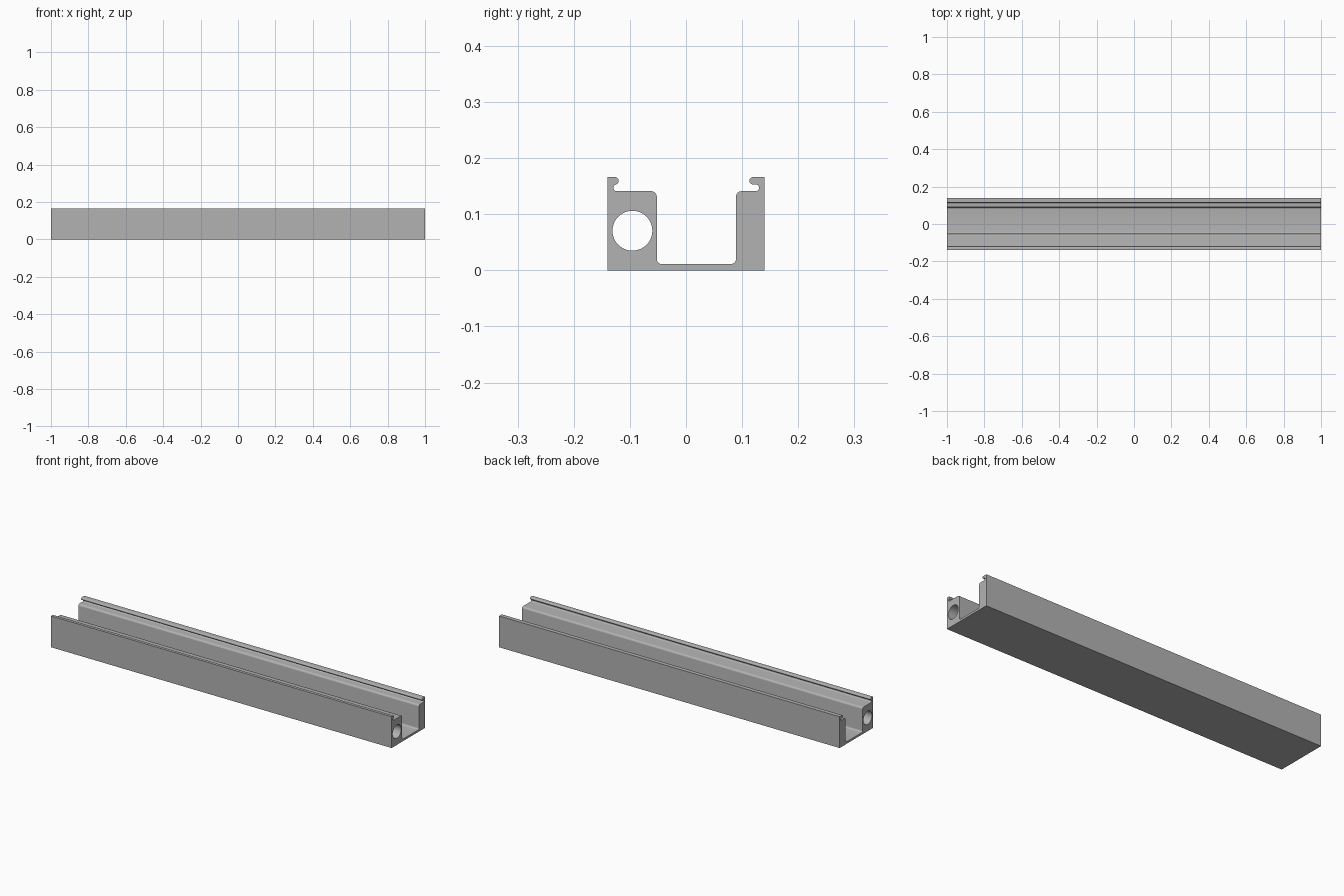
import bpy
import bmesh
from math import cos, sin, pi, tau
from mathutils import Vector

cube = bpy.data.objects.get("Cube")
if cube:
    bpy.data.objects.remove(cube, do_unlink=True)

HALF_LENGTH = 1.0
HALF_WIDTH = 0.14
TOP, SHELF, FLOOR = 0.166, 0.141, 0.011
LIP_UNDER = 0.153


def fillet(corners, steps=6):
    """Round each (y, z, radius) corner of a right-angled outline."""
    points = []
    for i, (y, z, r) in enumerate(corners):
        p = Vector((y, z))
        if r == 0:
            points.append(p)
            continue
        before = (Vector(corners[i - 1][:2]) - p).normalized()
        after = (Vector(corners[(i + 1) % len(corners)][:2]) - p).normalized()
        for k in range(steps + 1):
            a = k / steps * pi / 2
            points.append(p + r * (before * (1 - sin(a)) + after * (1 - cos(a))))
    return points


def wall(side, inner, lip, slot):
    """Corners of one wall, from its outer foot over the lip to the channel floor."""
    outer = side * HALF_WIDTH
    return [(outer, 0, 0), (outer, TOP, 0),
            (lip, TOP, 0.0062), (lip, LIP_UNDER, 0.0062),
            (slot, LIP_UNDER, 0.0055), (slot, SHELF, 0.0055),
            (inner, SHELF, 0.01), (inner, FLOOR, 0.009)]


# Channel cross-section with a round bore through the thick wall
front_wall = wall(-1, -0.052, -0.12, -0.129)
back_wall = wall(1, 0.089, 0.113, 0.13)
outline = fillet(front_wall + back_wall[::-1])
bore = [Vector((-0.0955 + 0.0355 * cos(tau * i / 48), 0.0705 + 0.0355 * sin(tau * i / 48)))
        for i in range(48)]

bm = bmesh.new()
edges = []
for loop in (outline, bore):
    verts = [bm.verts.new((-HALF_LENGTH, p.x, p.y)) for p in loop]
    edges += [bm.edges.new((verts[i - 1], verts[i])) for i in range(len(verts))]
bmesh.ops.triangle_fill(bm, edges=edges, use_beauty=True, normal=(1, 0, 0))

# Extrude the section along the full length
extruded = bmesh.ops.extrude_face_region(bm, geom=bm.faces[:], use_keep_orig=True)
moved = [g for g in extruded["geom"] if isinstance(g, bmesh.types.BMVert)]
bmesh.ops.translate(bm, verts=moved, vec=(2 * HALF_LENGTH, 0, 0))
bmesh.ops.recalc_face_normals(bm, faces=bm.faces[:])

mesh = bpy.data.meshes.new("channel_rail")
bm.to_mesh(mesh)
bm.free()
rail = bpy.data.objects.new("channel_rail", mesh)
bpy.context.collection.objects.link(rail)

# Plain grey finish
grey = bpy.data.materials.new("plain_grey")
grey.use_nodes = True
colour = (0.45, 0.45, 0.45, 1)
grey.diffuse_color = colour
grey.node_tree.nodes["Principled BSDF"].inputs["Base Color"].default_value = colour
mesh.materials.append(grey)

# Smooth bore and fillets, crisp edges elsewhere
bpy.ops.object.select_all(action="DESELECT")
rail.select_set(True)
bpy.context.view_layer.objects.active = rail
bpy.ops.object.shade_smooth_by_angle(angle=pi / 6)
